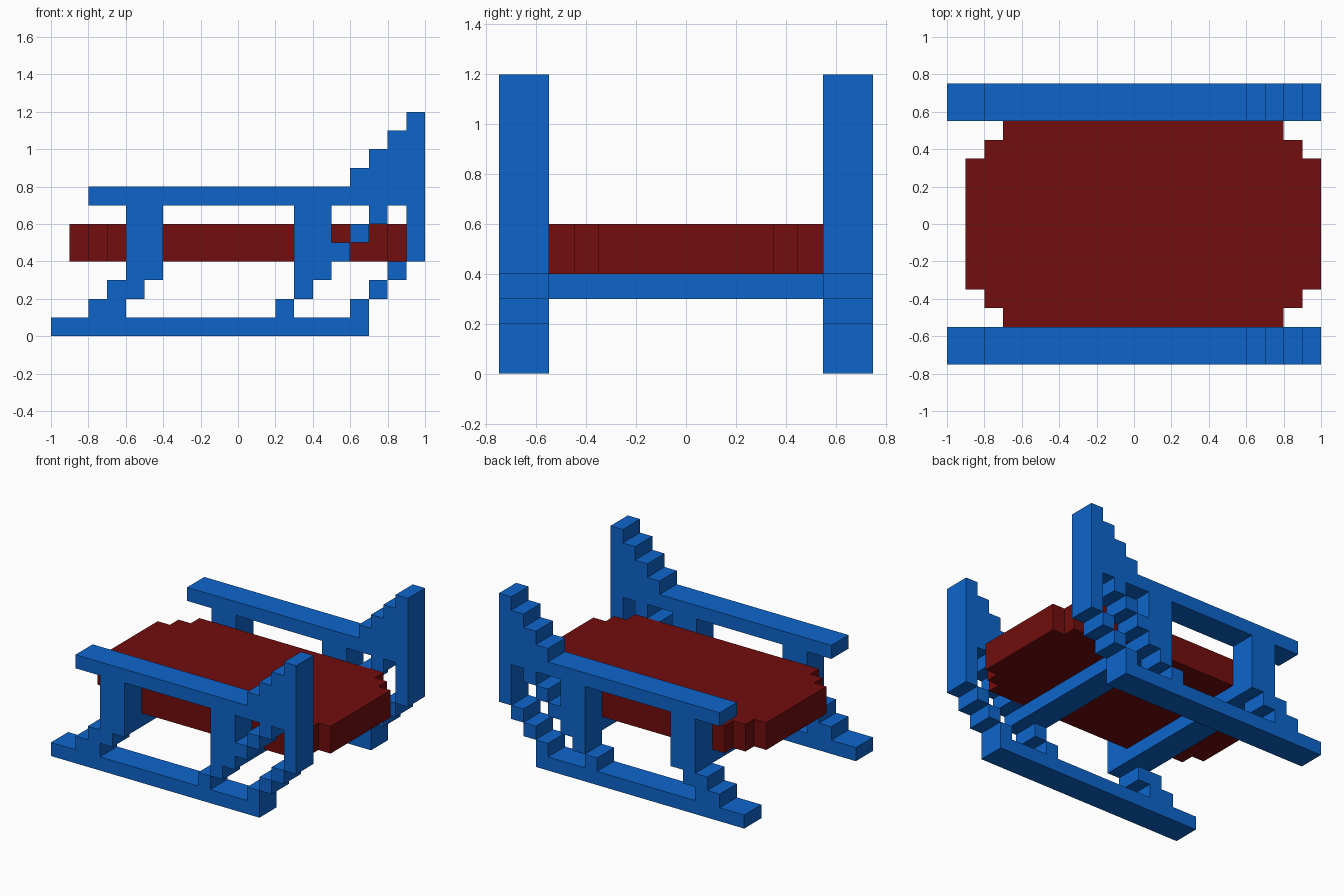
import bpy, bmesh

if "Cube" in bpy.data.objects:
    bpy.data.objects.remove(bpy.data.objects["Cube"])

U = 0.1  # one block


def material(name, rgb):
    m = bpy.data.materials.new(name)
    m.diffuse_color = (*rgb, 1)
    m.use_nodes = True
    m.node_tree.nodes["Principled BSDF"].inputs["Base Color"].default_value = m.diffuse_color
    return m


BLUE = material("bright blue", (0.004, 0.13, 0.60))
RED = material("dark red", (0.17, 0.004, 0.004))


def blocks(name, rows, depth, mat, flat=False):
    """Stepped part from rows (start, end, low, high) in block units, without inner walls.
    Upright: rows lie in x/z and depth runs along y. Flat: rows in x/y, depth along z."""
    cells = {(i, j) for a, b, lo, hi in rows for i in range(a, b) for j in range(lo, hi)}
    off = 0.5 if flat else 0  # the seat outline sits on half blocks in y

    def pos(i, j, d):
        return (i * U, (j + off) * U, d) if flat else (i * U, d, j * U)

    bm = bmesh.new()

    def quad(*pts):
        bm.faces.new([bm.verts.new(pos(*p)) for p in pts])

    d0, d1 = depth
    for i, j in cells:
        for d in depth:
            quad((i, j, d), (i + 1, j, d), (i + 1, j + 1, d), (i, j + 1, d))
        for n, p, q in (((i - 1, j), (i, j), (i, j + 1)), ((i + 1, j), (i + 1, j), (i + 1, j + 1)),
                        ((i, j - 1), (i, j), (i + 1, j)), ((i, j + 1), (i, j + 1), (i + 1, j + 1))):
            if n not in cells:
                quad((*p, d0), (*q, d0), (*q, d1), (*p, d1))
    bmesh.ops.remove_doubles(bm, verts=bm.verts, dist=1e-4)
    bmesh.ops.recalc_face_normals(bm, faces=bm.faces)
    me = bpy.data.meshes.new(name)
    bm.to_mesh(me)
    bm.free()
    me.materials.append(mat)
    ob = bpy.data.objects.new(name, me)
    bpy.context.collection.objects.link(ob)
    return ob


# Side frame parts, repeated on both sides
SIDE = {
    "runner": [(-10, 7, 0, 1)],
    "front_leg": [(-8, -6, 1, 2), (-7, -5, 2, 3), (-6, -4, 3, 7)],
    "rear_leg": [(2, 3, 1, 2), (3, 4, 2, 3), (3, 5, 3, 7)],
    "diagonal_brace": [(5, 6, 4, 5), (6, 7, 5, 6), (7, 8, 6, 7)],
    "rear_strut": [(6, 7, 1, 2), (7, 8, 2, 3), (8, 9, 3, 4)],
    "back_post": [(9, 10, 4, 7)],
    # Armrest rising in steps to the back
    "armrest": [(-8, 10, 7, 8)] + [(6 + k, 10, 8 + k, 9 + k) for k in range(4)],
}
for side, depth in (("near", (-0.75, -0.55)), ("far", (0.55, 0.75))):
    for part, rows in SIDE.items():
        blocks(f"{part}_{side}", rows, depth, BLUE)

# Cross bars under the seat
blocks("front_cross_bar", [(-6, -4, 3, 4)], (-0.55, 0.55), BLUE)
blocks("rear_cross_bar", [(3, 5, 3, 4)], (-0.55, 0.55), BLUE)

# Seat slab with stepped corners
blocks("seat", [(-9, 10, -4, 3), (-8, 9, -5, 4), (-7, 8, -6, 5)], (0.4, 0.6), RED, flat=True)
